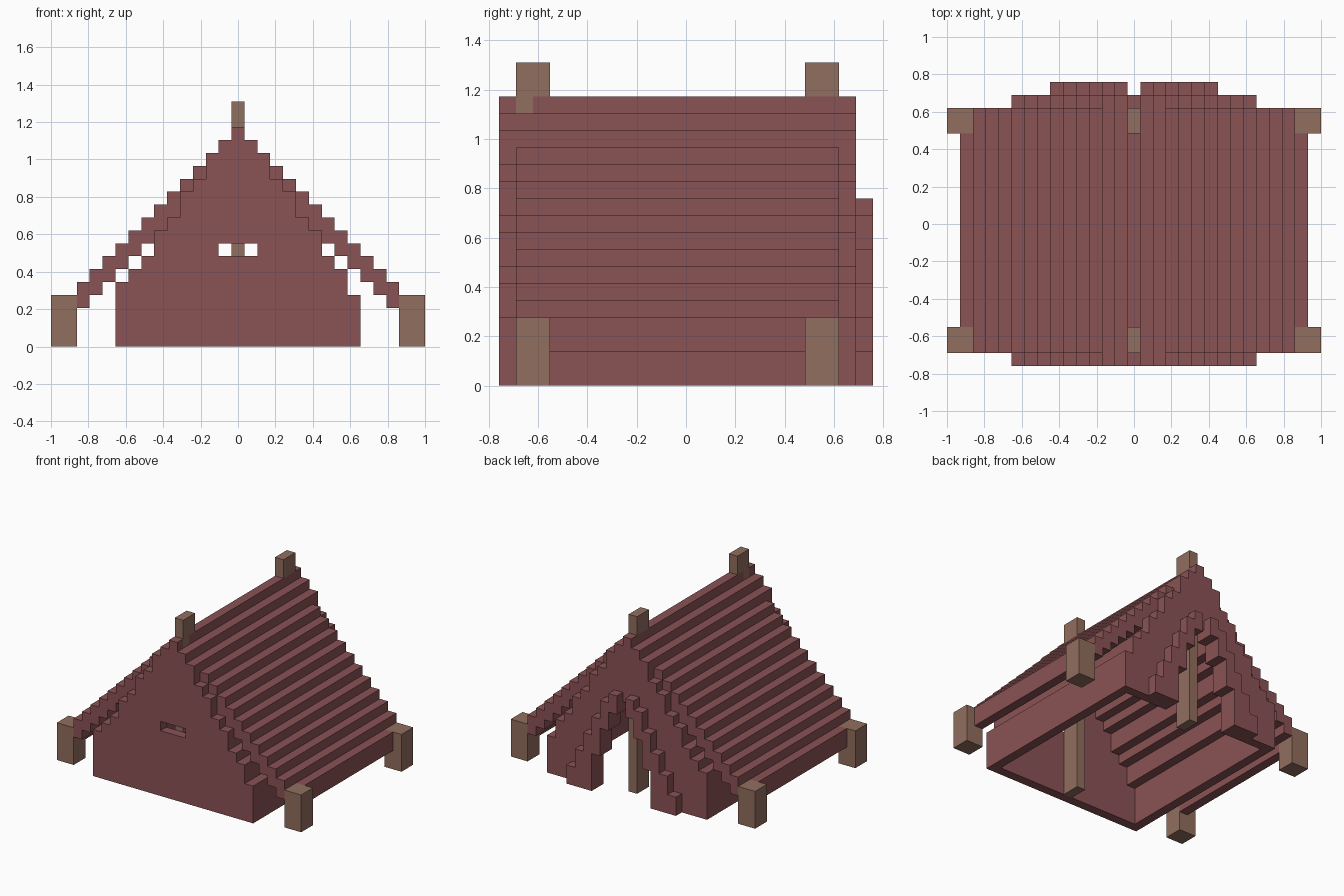
import bpy, bmesh
from mathutils import Vector

if "Cube" in bpy.data.objects:
    bpy.data.objects.remove(bpy.data.objects["Cube"])

U = 2 / 29                      # one voxel
used = {}                       # cell -> part name, first part wins
paint = {}


def cells(xs, ys, zs):
    return {(x, y, z) for x in xs for y in ys for z in zs}


def sides(d):
    return {d, -d}


def part(name, cs, mat):
    paint[name] = mat
    for c in cs:
        used.setdefault(c, name)


def material(name, col):
    m = bpy.data.materials.new(name)
    m.diffuse_color = (*col, 1)
    m.use_nodes = True
    m.node_tree.nodes["Principled BSDF"].inputs["Base Color"].default_value = m.diffuse_color
    return m


cloth = material("cloth", (0.255, 0.085, 0.09))
wood = material("wood", (0.285, 0.157, 0.113))

# corner pegs
for end, y in (("front", 1), ("back", 18)):
    for side, x in (("left", -14), ("right", 13)):
        part(f"{end}_{side}_peg", cells(range(x, x + 2), range(y, y + 2), range(4)), wood)

# tent poles: the front one shows beside the ridge, the back one passes under it
front = cells([0], [1, 2], range(19)) - {(0, 2, 16)}
back = cells([0], [18, 19], range(19)) - cells([0], [18, 19], [16])
part("front_pole", front, wood)
part("back_pole", back, wood)

# stepped roof, two voxels thick
roof = set()
for d in range(14):
    ys = range(0, 21) if d <= 2 else range(1, 20)
    roof |= cells(sides(d), ys, range(15 - d, 17 - d))
part("roof", roof, cloth)

# inner tent: low side walls and a sloped lining hanging below the roof
gable_top = [17, 16, 15, 13, 12, 10, 9, 7, 6, 4]
part("left_wall", cells([-9], range(1, 20), range(5)), cloth)
part("right_wall", cells([9], range(1, 20), range(4)), cloth)
lining = set()
for d in range(3, 9):
    lining |= cells(sides(d), range(1, 20), range(gable_top[d + 1], gable_top[d]))
part("lining", lining, cloth)

# gable walls, with window in front and door in back
door_top = [10, 9, 7, 4]


def gable(y):
    g = {(-9, y, 4)}
    for d, h in enumerate(gable_top):
        g |= cells(sides(d), [y], range(h))
    return g


part("front_gable", gable(0) - cells([-1, 0, 1], [0], [7]), cloth)
door = set()
for d, h in enumerate(door_top):
    door |= cells(sides(d), [20, 21], range(h))
part("back_gable", gable(20) - door, cloth)

# door trim standing proud of the back gable
trim = set()
for d, h in enumerate([11, 10, 8, 6, 4, 2], start=1):
    trim |= cells(sides(d), [21], range(h))
part("door_trim", trim - door, cloth)

# skin each part: only faces not touching another cell
DIRS = [(a, s) for a in range(3) for s in (0, 1)]
for name, mat in paint.items():
    bm = bmesh.new()
    vs = {}
    for c in [c for c, n in used.items() if n == name]:
        for a, s in DIRS:
            nb = list(c)
            nb[a] += 2 * s - 1
            if tuple(nb) in used:
                continue
            b, e = (a + 1) % 3, (a + 2) % 3
            loop = []
            for p, q in ((0, 0), (1, 0), (1, 1), (0, 1)):
                k = list(c)
                k[a] += s
                k[b] += p
                k[e] += q
                k = tuple(k)
                if k not in vs:
                    vs[k] = bm.verts.new(Vector(((k[0] - 0.5) * U, (k[1] - 11) * U, k[2] * U)))
                loop.append(vs[k])
            bm.faces.new(loop if s else loop[::-1])
    bmesh.ops.dissolve_limit(bm, angle_limit=0.01, verts=bm.verts, edges=bm.edges)
    me = bpy.data.meshes.new(name)
    bm.to_mesh(me)
    bm.free()
    me.materials.append(mat)
    bpy.context.collection.objects.link(bpy.data.objects.new(name, me))
